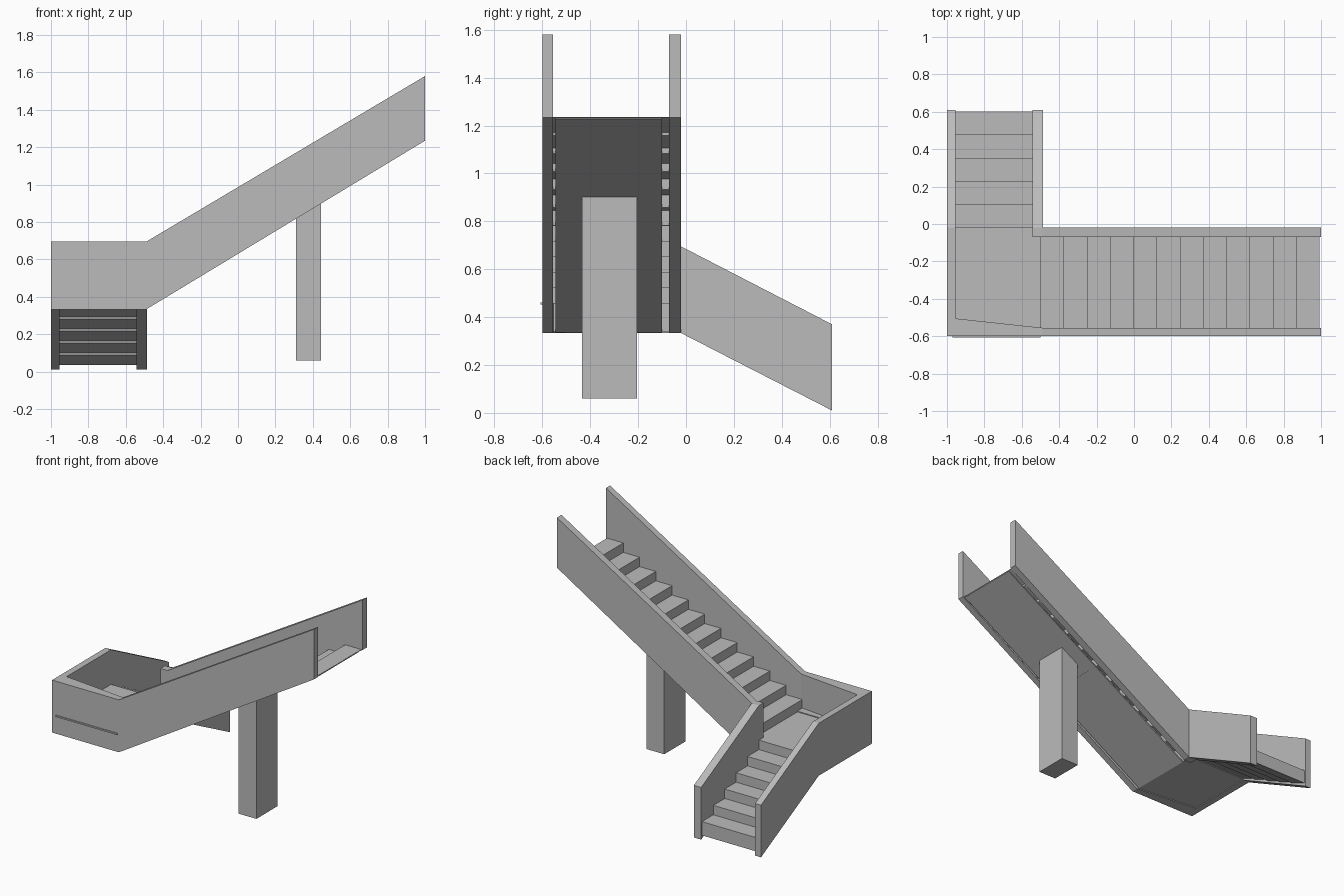
import bpy
import bmesh
from mathutils import Vector

cube = bpy.data.objects.get("Cube")
if cube:
    bpy.data.objects.remove(cube, do_unlink=True)

concrete = bpy.data.materials.new("concrete_grey")
concrete.use_nodes = True
GREY = (0.5, 0.5, 0.5, 1)
concrete.diffuse_color = GREY
concrete.node_tree.nodes["Principled BSDF"].inputs["Base Color"].default_value = GREY


def prism(name, outline, axis, low, high):
    """Extrude a 2D outline along one axis; the outline uses the other two in order."""
    def place(p, depth):
        co = list(p)
        co.insert("xyz".index(axis), depth)
        return Vector(co)

    bm = bmesh.new()
    face = bm.faces.new([bm.verts.new(place(p, low)) for p in outline])
    ext = bmesh.ops.extrude_face_region(bm, geom=[face])
    verts = [v for v in ext["geom"] if isinstance(v, bmesh.types.BMVert)]
    bmesh.ops.translate(bm, verts=verts, vec=place((0, 0), high - low))
    bmesh.ops.recalc_face_normals(bm, faces=bm.faces)
    mesh = bpy.data.meshes.new(name)
    bm.to_mesh(mesh)
    bm.free()
    mesh.materials.append(concrete)
    obj = bpy.data.objects.new(name, mesh)
    bpy.context.collection.objects.link(obj)
    return obj


def rect(a0, a1, b0, b1):
    return [(a0, b0), (a1, b0), (a1, b1), (a0, b1)]


BASE, RAIL = 0.333, 0.695     # underside and rail top at the landing
LANDING, RISE, GOING = 0.456, 0.065, 0.1243
TURN_X, TURN_Y = -0.49, -0.02


def upper_soffit(x):
    return BASE + 0.605 * (x - TURN_X)


def lower_soffit(y):
    return BASE - 0.513 * (y - TURN_Y)


# Upper flight parapets
upper_wall = [(TURN_X, BASE), (1, upper_soffit(1)), (1, 1.58), (TURN_X, RAIL)]
prism("upper_front_parapet", upper_wall, "y", -0.6, -0.555)
prism("upper_back_parapet", upper_wall, "y", -0.07, -0.02)

# Landing parapet, thicker towards the corner
prism("landing_front_parapet",
      [(-1, -0.6), (TURN_X, -0.6), (TURN_X, -0.555), (-0.955, -0.505), (-1, -0.505)],
      "z", BASE, RAIL)

# Lower flight parapets
slope = [(0.61, 0.01), (0.61, 0.37), (TURN_Y, RAIL)]
prism("lower_outer_parapet",
      [(-0.505, BASE), (TURN_Y, BASE)] + slope + [(-0.505, RAIL)], "x", -1, -0.955)
prism("lower_inner_parapet",
      [(-0.07, BASE), (TURN_Y, BASE)] + slope + [(-0.07, RAIL)], "x", -0.543, -0.487)

# Landing slab and its thin floor edge that shows through the front
prism("landing_slab", rect(-0.97, -0.5, -0.57, TURN_Y), "z", BASE + 0.006, LANDING)
prism("landing_floor_edge", rect(-0.97, -0.5, -0.607, -0.5), "z", LANDING - 0.004, LANDING + 0.006)

# Upper steps, each a separate block
for i in range(12):
    x0 = -0.5 + i * GOING
    x1 = x0 + GOING
    top = LANDING + (i + 1) * RISE
    bottom = [(x, min(max(top - RISE, upper_soffit(x) + 0.004), top - 0.002)) for x in (x1, x0)]
    prism(f"upper_step_{i + 1}", [(x0, top), (x1, top)] + bottom, "y", -0.556, -0.069)

# Upper soffit plate, narrower than the steps
prism("upper_soffit",
      [(-0.5, BASE + 0.003), (0.99, upper_soffit(0.99)),
       (0.99, upper_soffit(0.99) + 0.008), (-0.5, BASE + 0.015)], "y", -0.545, -0.1)

# Lower steps
for i in range(5):
    y0 = TURN_Y + i * GOING
    y1 = y0 + GOING
    top = LANDING - (i + 1) * RISE
    prism(f"lower_step_{i + 1}",
          [(y0, top), (y1, top), (y1, lower_soffit(y1) + 0.022), (y0, lower_soffit(y0) + 0.012)],
          "x", -0.956, -0.542)

# Support column cut to the slope
prism("support_column",
      [(0.31, 0.06), (0.445, 0.06), (0.445, upper_soffit(0.445) + 0.005),
       (0.31, upper_soffit(0.31) + 0.005)], "y", -0.435, -0.205)
